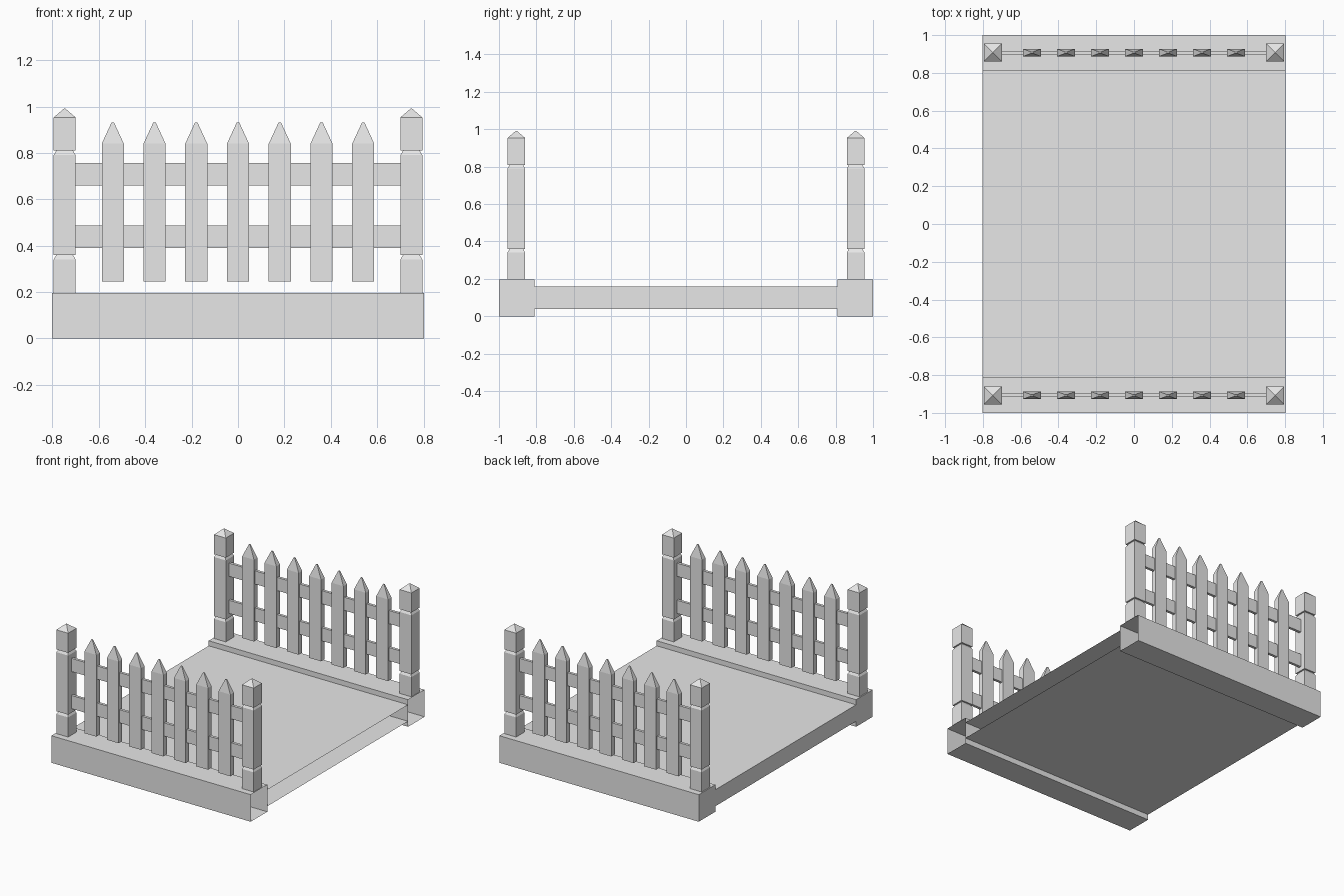
import bpy
import bmesh

if "Cube" in bpy.data.objects:
    bpy.data.objects.remove(bpy.data.objects["Cube"], do_unlink=True)

grey = bpy.data.materials.new("plain_grey")
grey.use_nodes = True
colour = (0.8, 0.8, 0.8, 1)
grey.diffuse_color = colour
grey.node_tree.nodes["Principled BSDF"].inputs["Base Color"].default_value = colour


def finish(name, bm):
    mesh = bpy.data.meshes.new(name)
    bm.to_mesh(mesh)
    bm.free()
    mesh.materials.append(grey)
    obj = bpy.data.objects.new(name, mesh)
    bpy.context.collection.objects.link(obj)
    return obj


def stack(name, x, y, sections):
    """Rectangular rings (half x, half y, z) joined into a closed solid."""
    bm = bmesh.new()
    rings = []
    for hx, hy, z in sections:
        corners = ((-hx, -hy), (hx, -hy), (hx, hy), (-hx, hy))
        rings.append([bm.verts.new((x + a, y + b, z)) for a, b in corners])
    for low, high in zip(rings, rings[1:]):
        for i in range(4):
            j = (i + 1) % 4
            bm.faces.new((low[i], low[j], high[j], high[i]))
    bm.faces.new(rings[0][::-1])
    bm.faces.new(rings[-1])
    return finish(name, bm)


def box(name, hx, y0, y1, z0, z1, open_end=False):
    obj = stack(name, 0, (y0 + y1) / 2,
                [(hx, (y1 - y0) / 2, z0), (hx, (y1 - y0) / 2, z1)])
    if open_end:
        bm = bmesh.new()
        bm.from_mesh(obj.data)
        bm.normal_update()
        ends = [f for f in bm.faces if f.normal.x > 0.9]
        bmesh.ops.delete(bm, geom=ends, context="FACES")
        bm.to_mesh(obj.data)
        bm.free()
    return obj


# Deck, hollow and open at its left end like the two beams
HALF = 0.803
box("deck", HALF, -0.81, 0.81, 0.04, 0.16, True)

# Post outline: bevelled grooves and a pyramid cap
P, N = 0.0475, 0.036
post = [(P, P, 0.197), (P, P, 0.34), (N, N, 0.36), (P, P, 0.36),
        (P, P, 0.79), (N, N, 0.81), (P, P, 0.81), (P, P, 0.953),
        (0.002, 0.002, 0.992)]

# Picket outline: flat board with a narrow pointed top
picket = [(P, 0.02, 0.245), (P, 0.02, 0.84), (0.005, 0.004, 0.932)]

for side, label in ((-1, "front"), (1, "back")):
    y = 0.907 * side
    inner, outer = sorted((0.81 * side, side))
    box(label + "_beam", HALF, inner, outer, 0, 0.197, True)

    for x, end in ((-0.7475, "right"), (0.7475, "left")):
        stack(f"{label}_{end}_post", x, y, post)

    for z, level in ((0.39, "lower"), (0.66, "upper")):
        box(f"{label}_{level}_rail", 0.71, y - 0.01, y + 0.01, z, z + 0.096)

    for i in range(7):
        stack(f"{label}_picket_{i + 1}", 0.18 * (i - 3), y, picket)
